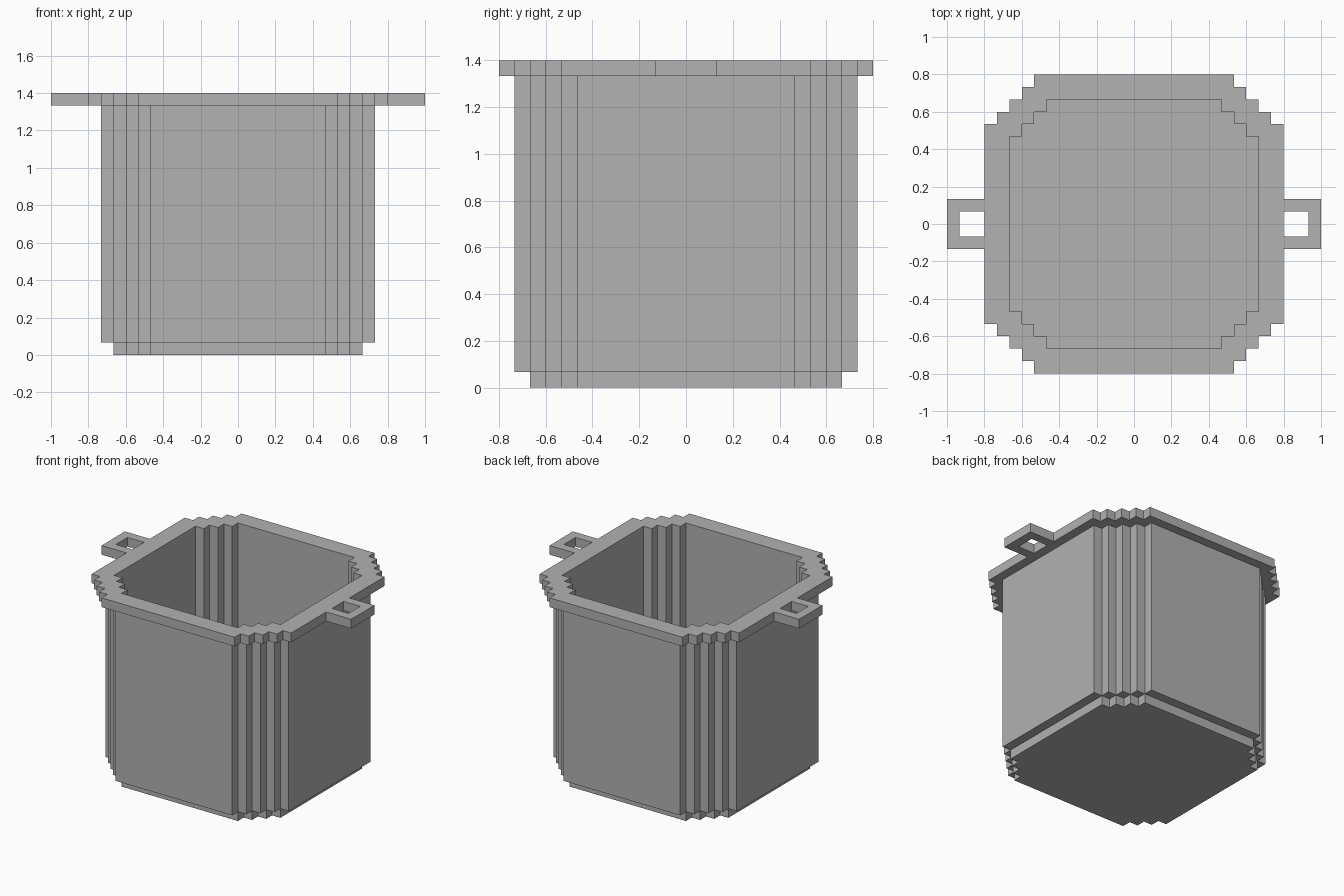
import bpy
import bmesh

U = 1 / 15  # one block of the grid the pot is built on

if "Cube" in bpy.data.objects:
    bpy.data.objects.remove(bpy.data.objects["Cube"])

grey = bpy.data.materials.new("plain_grey")
grey.use_nodes = True
colour = (0.445, 0.445, 0.445, 1)
grey.diffuse_color = colour
grey.node_tree.nodes["Principled BSDF"].inputs["Base Color"].default_value = colour


def stepped_outline(radius, flat):
    """Square outline whose corners are cut into one-block stairs."""
    corner = [(radius, flat)]
    for i in range(radius - flat):
        corner += [(radius - i - 1, flat + i), (radius - i - 1, flat + i + 1)]
    points = []
    for turn in range(4):
        points += corner
        corner = [(-y, x) for x, y in corner]
    return points


def block_outline(x0, x1, y0, y1):
    return [(x0, y0), (x1, y0), (x1, y1), (x0, y1)]


def slab(name, shapes, bottom, top):
    """Extrude shapes upwards; each shape is an outline plus optional holes."""
    bm = bmesh.new()
    for outlines in shapes:
        edges = []
        for outline in outlines:
            verts = [bm.verts.new((x * U, y * U, bottom * U)) for x, y in outline]
            edges += [bm.edges.new((a, b)) for a, b in zip(verts, verts[1:] + verts[:1])]
        bmesh.ops.triangle_fill(bm, edges=edges, use_beauty=True)
    extruded = bmesh.ops.extrude_face_region(bm, geom=bm.faces[:], use_keep_orig=True)
    raised = [g for g in extruded["geom"] if isinstance(g, bmesh.types.BMVert)]
    bmesh.ops.translate(bm, verts=raised, vec=(0, 0, (top - bottom) * U))
    bmesh.ops.recalc_face_normals(bm, faces=bm.faces[:])
    mesh = bpy.data.meshes.new(name)
    bm.to_mesh(mesh)
    bm.free()
    mesh.materials.append(grey)
    obj = bpy.data.objects.new(name, mesh)
    bpy.context.collection.objects.link(obj)
    return obj


# Base plate, also the floor inside the pot
slab("base", [[stepped_outline(10, 7)]], 0, 1)

# Four flat walls joined by diagonal runs of square posts
walls = []
for s in (-1, 1):
    near, far = sorted((s * 10, s * 11))
    walls.append([block_outline(near, far, -7, 7)])
    walls.append([block_outline(-7, 7, near, far)])
slab("walls", walls, 1, 20)

posts = []
for sx in (-1, 1):
    for sy in (-1, 1):
        for i in range(3):
            x0, x1 = sorted((sx * (7 + i), sx * (8 + i)))
            y0, y1 = sorted((sy * (9 - i), sy * (10 - i)))
            posts.append([block_outline(x0, x1, y0, y1)])
slab("corner_posts", posts, 1, 20)

# Overhanging rim
slab("rim", [[stepped_outline(12, 8), stepped_outline(10, 7)]], 20, 21)

# Looped handles on both sides
loop = [(12, -2), (15, -2), (15, 2), (12, 2), (12, 1), (14, 1), (14, -1), (12, -1)]
slab("left_handle", [[loop]], 20, 21)
slab("right_handle", [[[(-x, y) for x, y in loop]]], 20, 21)
